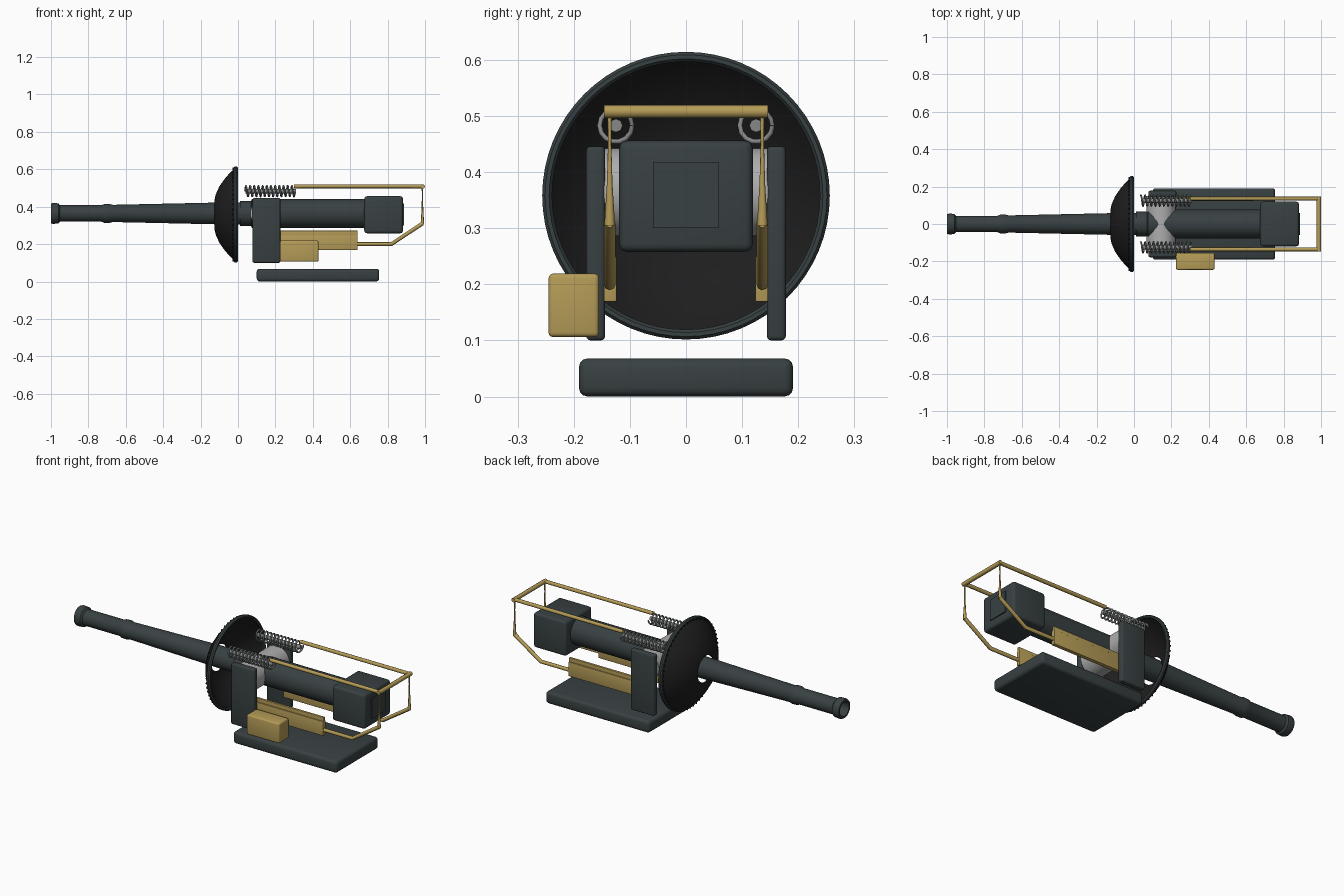
import bpy, bmesh, math
from mathutils import Matrix

if "Cube" in bpy.data.objects:
    bpy.data.objects.remove(bpy.data.objects["Cube"])

AXIS_Z = 0.364


def material(name, rgb):
    m = bpy.data.materials.new(name)
    m.diffuse_color = (*rgb, 1)
    m.use_nodes = True
    m.node_tree.nodes["Principled BSDF"].inputs["Base Color"].default_value = m.diffuse_color
    return m


slate = material("dark slate", (0.04, 0.052, 0.054))
black = material("near black", (0.013, 0.013, 0.013))
gold = material("brass", (0.46, 0.33, 0.095))
steel = material("light steel", (0.42, 0.42, 0.42))
wire = material("spring steel", (0.24, 0.25, 0.25))


def finish(bm, name, mat, angle=35):
    me = bpy.data.meshes.new(name)
    bmesh.ops.recalc_face_normals(bm, faces=bm.faces)
    bm.to_mesh(me)
    bm.free()
    me.materials.append(mat)
    ob = bpy.data.objects.new(name, me)
    bpy.context.collection.objects.link(ob)
    bpy.ops.object.select_all(action='DESELECT')
    ob.select_set(True)
    bpy.context.view_layer.objects.active = ob
    bpy.ops.object.shade_smooth_by_angle(angle=math.radians(angle))
    return ob


def box(name, mat, lo, hi, bevel=0.0):
    bm = bmesh.new()
    bmesh.ops.create_cube(bm, size=1)
    for v in bm.verts:
        v.co = [lo[i] + (v.co[i] + 0.5) * (hi[i] - lo[i]) for i in range(3)]
    if bevel:
        bmesh.ops.bevel(bm, geom=bm.edges[:], offset=bevel, segments=3,
                        profile=0.5, affect='EDGES')
    return finish(bm, name, mat, 50)


def lathe(name, mat, profile, sides=48, closed=False, z=AXIS_Z):
    """Turn (x, radius) points around the gun axis."""
    bm = bmesh.new()
    rings = []
    for x, r in profile:
        if r == 0:
            rings.append([bm.verts.new((x, 0, z))] * sides)
        else:
            rings.append([bm.verts.new((x, r * math.cos(a), z + r * math.sin(a)))
                          for a in (2 * math.pi * i / sides for i in range(sides))])
    pairs = list(zip(rings, rings[1:])) + ([(rings[-1], rings[0])] if closed else [])
    for a, b in pairs:
        for i in range(sides):
            j = (i + 1) % sides
            bm.faces.new(list(dict.fromkeys((a[i], a[j], b[j], b[i]))))
    return finish(bm, name, mat)


def tube(name, mat, points, radius, sides=2):
    cu = bpy.data.curves.new(name, 'CURVE')
    cu.dimensions = '3D'
    cu.bevel_depth = radius
    cu.bevel_resolution = sides
    cu.use_fill_caps = True
    sp = cu.splines.new('POLY')
    sp.points.add(len(points) - 1)
    for p, c in zip(sp.points, points):
        p.co = (*c, 1)
    cu.materials.append(mat)
    ob = bpy.data.objects.new(name, cu)
    bpy.context.collection.objects.link(ob)
    return ob


# Barrel with muzzle ring, collar and hollow bore
lathe("barrel", slate, [
    (-0.86, 0), (-0.86, 0.036), (-1.0, 0.041), (-1.0, 0.052), (-0.99, 0.056),
    (-0.96, 0.054), (-0.952, 0.044), (-0.73, 0.044), (-0.715, 0.05), (-0.69, 0.051),
    (-0.67, 0.046), (-0.12, 0.058), (0.01, 0.059), (0.012, 0.066), (0.07, 0.067),
    (0.075, 0.077), (0.7, 0.077), (0.7, 0)])

# Breech block and its rear cover
box("breech_block", slate, (0.675, -0.119, 0.258), (0.882, 0.119, 0.456), 0.014)
box("breech_cover", slate, (0.87, -0.059, 0.3), (0.888, 0.059, 0.418))

# Bowl-shaped shield, hollow towards the rear
outer = [(-0.126, 0.076), (-0.12, 0.105), (-0.1, 0.15), (-0.072, 0.19),
         (-0.042, 0.225), (-0.016, 0.246)]
inner = [(x + 0.006, r - 0.003) for x, r in reversed(outer)]
lathe("shield_bowl", black, outer + inner, 64, True, 0.358)

# Shield rim and the studs around it
rim = [(-0.012 + 0.0125 * math.cos(t), 0.2475 + 0.0095 * math.sin(t))
       for t in (2 * math.pi * i / 8 + math.pi / 8 for i in range(8))]
lathe("shield_rim", slate, rim, 64, True, 0.358)
bm = bmesh.new()
for i in range(56):
    a = 2 * math.pi * i / 56
    pos = Matrix.Translation((-0.025, 0.247 * math.cos(a), 0.358 + 0.247 * math.sin(a)))
    bmesh.ops.create_cone(bm, cap_ends=True, segments=8, radius1=0.005, radius2=0.005,
                          depth=0.008, matrix=pos @ Matrix.Rotation(math.pi / 2, 4, 'Y'))
finish(bm, "shield_studs", black)

# Trunnion crossing the barrel between the side plates
bm = bmesh.new()
bmesh.ops.create_cone(bm, cap_ends=True, segments=48, radius1=0.0785, radius2=0.0785, depth=0.3,
                      matrix=Matrix.Translation((0.145, 0, AXIS_Z)) @ Matrix.Rotation(math.pi / 2, 4, 'X'))
finish(bm, "trunnion", steel)

# Base slab
box("base_slab", slate, (0.1, -0.191, 0.0), (0.755, 0.191, 0.068), 0.016)

# Sight box on one side only
box("sight_box", gold, (0.225, -0.245, 0.106), (0.43, -0.155, 0.219), 0.008)

for s, side in ((-1, "right"), (1, "left")):
    # Side plates holding the trunnion
    ya, yb = sorted((s * 0.144, s * 0.178))
    box(side + "_side_plate", slate, (0.078, ya, 0.1), (0.226, yb, 0.446), 0.008)

    # Brass rail and its upper lip
    ya, yb = sorted((s * 0.124, s * 0.146))
    box(side + "_rail", gold, (0.2, ya, 0.169), (0.64, yb, 0.25), 0.002)
    ya, yb = sorted((s * 0.128, s * 0.142))
    box(side + "_rail_lip", gold, (0.2, ya, 0.245), (0.64, yb, 0.272), 0.002)

    # Guard frame: upper bar, thin drop link, lower bar
    y = s * 0.136
    tube(side + "_upper_bar", gold, [(0.3, y, 0.509), (0.986, y, 0.509)], 0.0105)
    tube(side + "_lower_bar", gold, [(0.62, y, 0.2), (0.82, y, 0.2), (0.986, y, 0.31)], 0.0105)
    link = tube(side + "_drop_link", gold,
                [(0.986, y, z) for z in (0.51, 0.45, 0.38, 0.305)], 0.01)
    for p, r in zip(link.data.splines[0].points, (0.4, 0.3, 0.5, 0.95)):
        p.radius = r

    # Recoil spring with guide rod
    turns, steps = 12, 14
    coil = [(0.037 + 0.268 * i / (turns * steps),
             s * 0.125 + 0.029 * math.cos(2 * math.pi * i / steps),
             0.483 + 0.029 * math.sin(2 * math.pi * i / steps))
            for i in range(turns * steps + 1)]
    tube(side + "_spring", wire, coil, 0.0046, 1)
    tube(side + "_spring_rod", wire, [(0.04, s * 0.125, 0.483), (0.31, s * 0.125, 0.483)], 0.012)

# Cross bar joining the guard at the rear
tube("guard_cross_bar", gold, [(0.988, -0.146, 0.508), (0.988, 0.146, 0.508)], 0.012)
